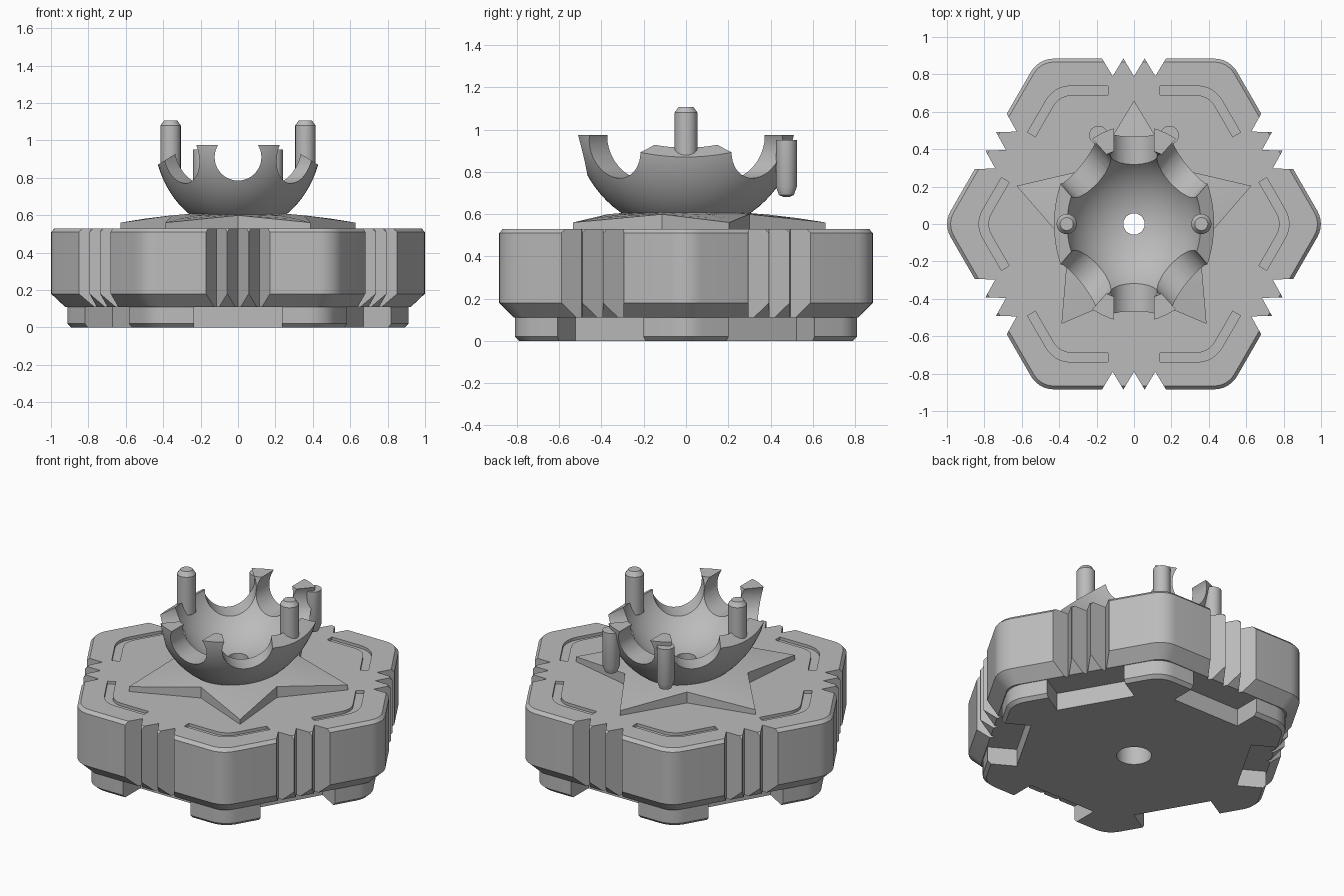
import bpy, bmesh, math
from mathutils import Matrix, Vector

cube = bpy.data.objects.get("Cube")
if cube:
    bpy.data.objects.remove(cube, do_unlink=True)

grey = bpy.data.materials.new("plain grey")
grey.use_nodes = True
grey.diffuse_color = (0.5, 0.5, 0.5, 1)
grey.node_tree.nodes["Principled BSDF"].inputs["Base Color"].default_value = (0.5, 0.5, 0.5, 1)


def make(name, bm):
    bmesh.ops.recalc_face_normals(bm, faces=bm.faces[:])
    mesh = bpy.data.meshes.new(name)
    bm.to_mesh(mesh)
    bm.free()
    mesh.materials.append(grey)
    ob = bpy.data.objects.new(name, mesh)
    bpy.context.collection.objects.link(ob)
    return ob


def loft(name, rings):
    """Closed solid through rings of equal point count."""
    bm = bmesh.new()
    loops = [[bm.verts.new(p) for p in ring] for ring in rings]
    n = len(loops[0])
    for a, b in zip(loops, loops[1:]):
        for i in range(n):
            j = (i + 1) % n
            bm.faces.new((a[i], a[j], b[j], b[i]))
    bm.faces.new(loops[0][::-1])
    bm.faces.new(loops[-1])
    return make(name, bm)


def prism(name, pts, z0, z1):
    return loft(name, [[(x, y, z) for x, y in pts] for z in (z0, z1)])


def hexagon(apothem, radius, z=0):
    """Hexagon with points on the x axis and rounded corners."""
    out = []
    for k in range(6):
        for s in range(7):
            c = math.radians(60 * k)
            a = c + math.radians(-30 + 10 * s)
            d = (apothem - radius) / math.cos(math.pi / 6)
            out.append((d * math.cos(c) + radius * math.cos(a),
                        d * math.sin(c) + radius * math.sin(a), z))
    return out


def on_side(k, pts):
    """Turn (outward, along) points onto side k of the hexagon."""
    a = math.radians(30 + 60 * k)
    return [(n * math.cos(a) - t * math.sin(a), n * math.sin(a) + t * math.cos(a)) for n, t in pts]


def cylinder(name, r, depth, matrix, segs=40):
    bm = bmesh.new()
    bmesh.ops.create_cone(bm, cap_ends=True, segments=segs, radius1=r, radius2=r,
                          depth=depth, matrix=matrix)
    return make(name, bm)


def ellipsoid(name, radii, z):
    bm = bmesh.new()
    bmesh.ops.create_uvsphere(bm, u_segments=64, v_segments=40, radius=1)
    bmesh.ops.scale(bm, vec=radii, verts=bm.verts)
    bmesh.ops.translate(bm, vec=(0, 0, z), verts=bm.verts)
    return make(name, bm)


def cut(ob, *cutters):
    for c in cutters:
        m = ob.modifiers.new("cut", "BOOLEAN")
        m.operation, m.solver, m.object = "DIFFERENCE", "EXACT", c
        bpy.context.view_layer.objects.active = ob
        bpy.ops.object.modifier_apply(modifier=m.name)
        bpy.data.objects.remove(c, do_unlink=True)
    return ob


def box(lo, hi):
    return prism("cutter", [(lo[0], lo[1]), (hi[0], lo[1]), (hi[0], hi[1]), (lo[0], hi[1])], lo[2], hi[2])


def rect(n0, n1, t):
    return [(n0, -t), (n1, -t), (n1, t), (n0, t)]


def bore(r, z0, z1):
    return cylinder("cutter", r, z1 - z0, Matrix.Translation((0, 0, (z0 + z1) / 2)))


# Hexagonal body with chamfers
body = loft("body", [hexagon(0.814, 0.1, 0.11), hexagon(0.884, 0.14, 0.18),
                     hexagon(0.884, 0.14, 0.51), hexagon(0.866, 0.125, 0.53)])

# Three V notches in each side
zigzag = [(0.885 if i % 2 == 0 else 0.79, -0.171 + 0.057 * i) for i in range(7)]
zigzag += [(1, 0.171), (1, -0.171)]
cut(body, *[prism("cutter", on_side(k, zigzag), 0, 0.7) for k in range(6)])

# Shallow broken groove round the top
groove = loft("groove", [hexagon(0.738, 0.15, 0.512), hexagon(0.738, 0.15, 0.6)])
cut(groove, loft("cutter", [hexagon(0.69, 0.12, 0.4), hexagon(0.69, 0.12, 0.7)]))
cut(groove, *[prism("cutter", on_side(k, rect(0.6, 0.8, 0.14)), 0.4, 0.7) for k in range(6)])
cut(body, groove, bore(0.1, 0, 0.45), bore(0.057, 0.4, 0.8))

# Foot plate, cut away between the six corner feet
feet = loft("foot_plate", [hexagon(0.79, 0.14, 0), hexagon(0.81, 0.15, 0.02), hexagon(0.81, 0.15, 0.112)])
cut(feet, *[prism("cutter", on_side(k, rect(0.64, 1, 0.235)), -0.1, 0.3) for k in range(6)])
cut(feet, bore(0.1, -0.1, 0.3))

# Domed five point star
tips = []
for i in range(10):
    a = math.radians(90 + 36 * i)
    r = 0.37 if i % 2 else 0.66
    tips.append(Vector((r * math.cos(a), r * math.sin(a), 0)))
rings = [[(p.x, p.y, 0.52) for p in tips]]
for s in (1, 0.8, 0.6, 0.4, 0.2):
    rings.append([(p.x * s, p.y * s, 0.617 - 0.13 * (p.length * s) ** 2) for p in tips])
star = cut(loft("star", rings), bore(0.057, 0.4, 0.8))

# Bowl: hollow half shell
MID = 1.03
bowl = ellipsoid("bowl", (0.45, 0.53, 0.52), MID)
cut(bowl, ellipsoid("cutter", (0.375, 0.41, 0.39), MID),
    box((-1, -1, 0.975), (1, 1, 2)), box((-1, -1, 0), (1, 1, 0.6)))

# Round scallops in the bowl rim
for angle, r, z in ((90, 0.125, 0.91), (270, 0.125, 0.91), (48, 0.15, 0.92),
                    (132, 0.15, 0.92), (228, 0.15, 0.92), (312, 0.15, 0.92)):
    a = math.radians(angle)
    way = Vector((math.cos(a), math.sin(a), 0))
    turn = way.to_track_quat("Z", "Y").to_matrix().to_4x4()
    cut(bowl, cylinder("cutter", r, 0.7, Matrix.Translation(way * 0.45 + Vector((0, 0, z))) @ turn))

# Lowered, sloping rim beside the pins
for s in (-1, 1):
    pts = [(0.30, 0.95), (0.46, 0.85), (0.7, 0.85), (0.7, 1.2), (0.30, 1.2)]
    wedge = loft("cutter", [[(s * x, y, z) for x, z in pts] for y in (-0.27, 0.27)])
    cut(bowl, wedge)
cut(bowl, bore(0.057, 0.4, 0.8))

parts = [body, feet, star, bowl]


def turned(name, x, y, profile, segs=24):
    return loft(name, [[(x + r * math.cos(2 * math.pi * i / segs),
                         y + r * math.sin(2 * math.pi * i / segs), z) for i in range(segs)]
                       for r, z in profile])


for side, s in (("left", 1), ("right", -1)):
    # Upright pins
    parts.append(turned(side + "_pin", s * 0.36, 0,
                        [(0.054, 0.84), (0.054, 1.08), (0.035, 1.107)]))
    # Rounded lobes at the back of the rim
    parts.append(turned(side + "_back_lobe", s * 0.19, 0.475,
                        [(0.012, 0.68), (0.035, 0.69), (0.05, 0.73), (0.05, 0.95)]))

for ob in parts:
    bpy.ops.object.select_all(action="DESELECT")
    ob.select_set(True)
    bpy.context.view_layer.objects.active = ob
    bpy.ops.object.shade_smooth_by_angle(angle=math.radians(30))
